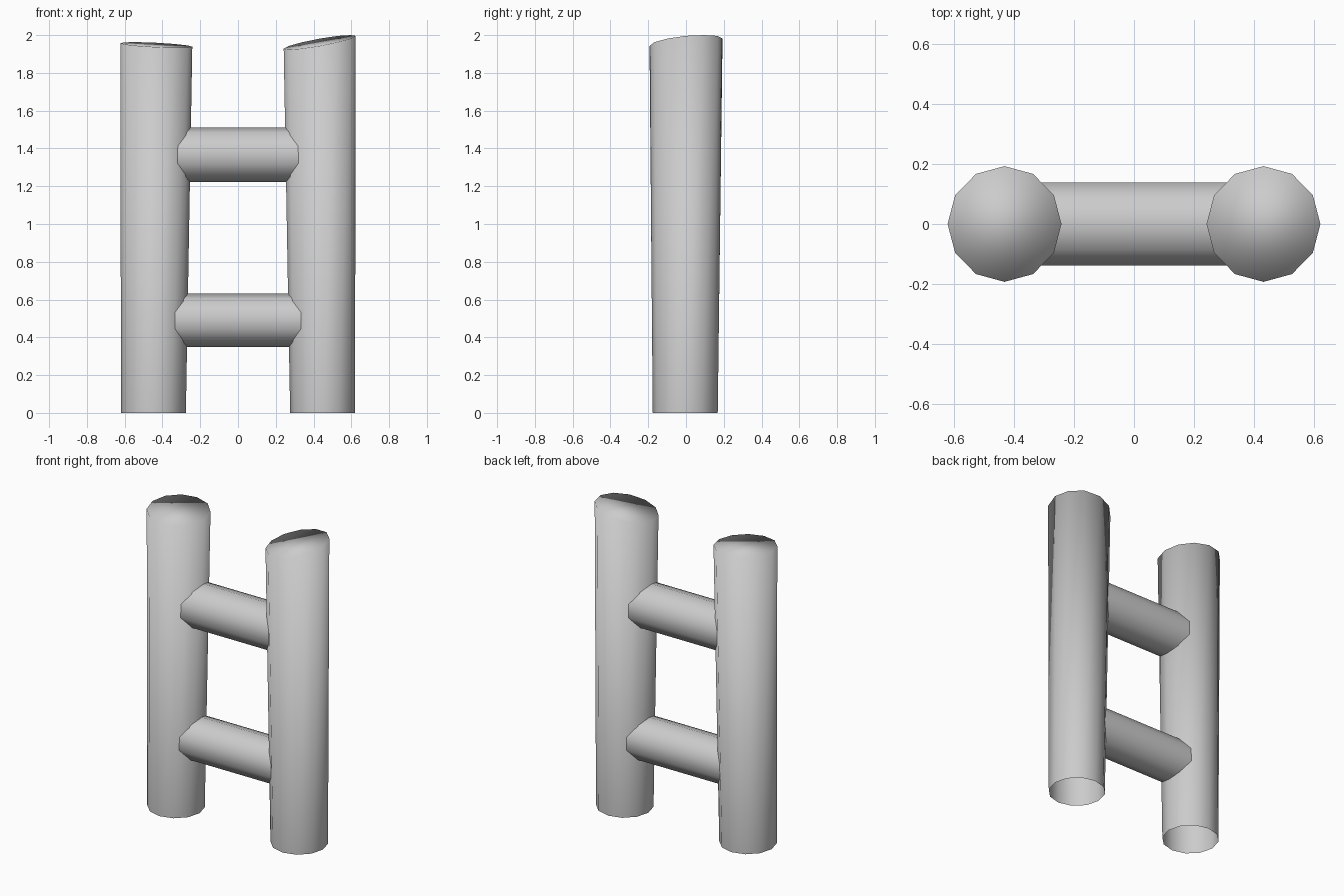
import bpy, bmesh
from math import cos, sin, pi
from mathutils import Vector

cube = bpy.data.objects.get("Cube")
if cube:
    bpy.data.objects.remove(cube, do_unlink=True)

# Single flat grey
grey = bpy.data.materials.new("light grey")
grey.use_nodes = True
grey.diffuse_color = (0.6, 0.6, 0.6, 1)
grey.node_tree.nodes["Principled BSDF"].inputs["Base Color"].default_value = grey.diffuse_color


def tube(name, rings, cap_last=False):
    """Skin a tube between two rings of points, fully smooth shaded."""
    bm = bmesh.new()
    a, b = [[bm.verts.new(p) for p in ring] for ring in rings]
    n = len(a)
    for i in range(n):
        j = (i + 1) % n
        bm.faces.new((a[i], a[j], b[j], b[i]))
    if cap_last:
        bm.faces.new(b)
    for face in bm.faces:
        face.smooth = True
    mesh = bpy.data.meshes.new(name)
    bm.to_mesh(mesh)
    bm.free()
    mesh.materials.append(grey)
    obj = bpy.data.objects.new(name, mesh)
    bpy.context.collection.objects.link(obj)
    return obj


def post(name, side, height, slope_x, slope_y, sides=12):
    """Post that widens upward, open below, with a slanted smooth top."""
    bottom, top = [], []
    for i in range(sides):
        c, s = cos(2 * pi * i / sides), sin(2 * pi * i / sides)
        bottom.append(Vector((side * 0.448 + 0.172 * c, 0.172 * s - 0.004, 0)))
        x, y = 0.19 * c, 0.193 * s
        z = min(2.0, height + slope_x * x + slope_y * y)
        top.append(Vector((side * 0.432 + x, y, z)))
    tube(name, (bottom, top), cap_last=True)


def rung(name, z, radius, sides=10):
    """Round crossbar whose ends are buried in the posts."""
    rings = []
    for x in (-0.43, 0.43):
        angles = [pi / 2 + 2 * pi * i / sides for i in range(sides)]
        rings.append([Vector((x, radius * cos(t), z + radius * sin(t))) for t in angles])
    tube(name, rings)


# Two uprights, each with its own slanted top
post("left_post", 1, 1.962, 0.18, 0.1)
post("right_post", -1, 1.948, -0.05, 0.06)

# Two crossbars
rung("upper_rung", 1.367, 0.145)
rung("lower_rung", 0.49, 0.141)
